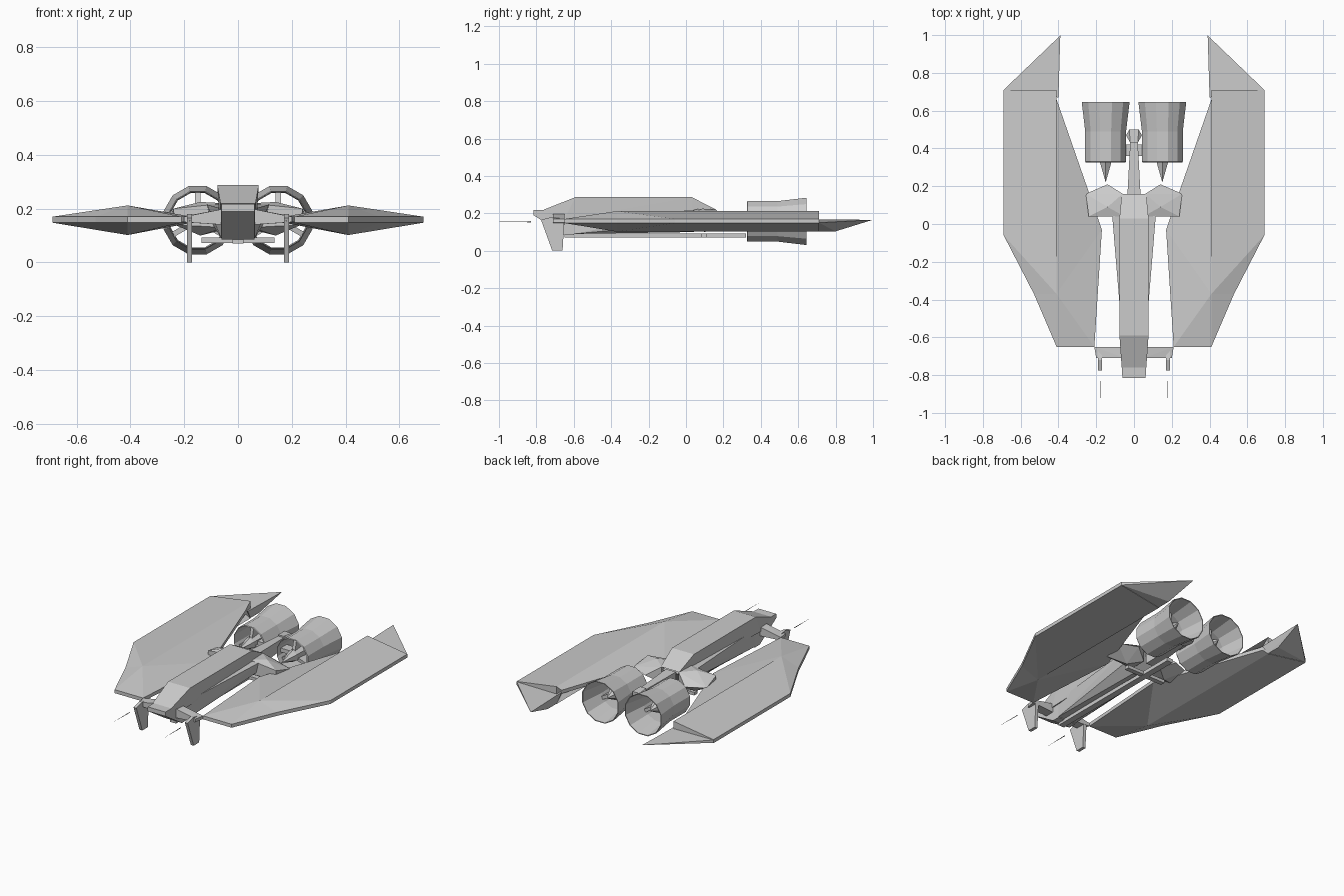
import bpy, bmesh, math

if "Cube" in bpy.data.objects:
    bpy.data.objects.remove(bpy.data.objects["Cube"])


def finish(name, bm, mirror=False):
    bmesh.ops.recalc_face_normals(bm, faces=bm.faces)
    me = bpy.data.meshes.new(name)
    bm.to_mesh(me)
    bm.free()
    ob = bpy.data.objects.new(name, me)
    bpy.context.collection.objects.link(ob)
    if mirror:
        m = ob.modifiers.new("Mirror", 'MIRROR')
        m.use_mirror_merge = False
    return ob


def hull(name, pts, mirror=False):
    """Faceted convex part from its corner points."""
    bm = bmesh.new()
    for p in pts:
        bm.verts.new(p)
    res = bmesh.ops.convex_hull(bm, input=bm.verts)
    junk = {g for g in res["geom_interior"] if isinstance(g, bmesh.types.BMVert)}
    bmesh.ops.delete(bm, geom=list(junk), context='VERTS')
    bmesh.ops.dissolve_limit(bm, angle_limit=0.01, verts=bm.verts, edges=bm.edges)
    return finish(name, bm, mirror)


def sym(pts):
    """Points on both sides of the centre line."""
    return [(s * x, y, z) for x, y, z in pts for s in (1, -1)]


def box(name, x, y, z, mirror=False):
    return hull(name, [(a, b, c) for a in x for b in y for c in z], mirror)


def lathe(name, cx, cz, profile, n):
    """Rings of (y, radius) around the engine axis, mirrored to both sides."""
    bm = bmesh.new()
    rings = [[bm.verts.new((cx + r * math.cos((i + .5) * math.tau / n), y,
                            cz + r * math.sin((i + .5) * math.tau / n)))
              for i in range(n)] for y, r in profile]
    for a, b in zip(rings, rings[1:]):
        for i in range(n):
            j = (i + 1) % n
            bm.faces.new((a[i], a[j], b[j], b[i]))
    bmesh.ops.remove_doubles(bm, verts=bm.verts, dist=0.0005)
    return finish(name, bm, True)


# Wing: thin rim with a raised ridge above and below
rim = [(.21, -.65), (.41, -.65), (.53, -.37), (.69, -.06), (.69, .71), (.41, .66), (.17, -.03)]
ridge = [(.41, -.37), (.41, .71)]
bm = bmesh.new()
rings = []
for zr, zc in ((.17, .212), (.148, .102)):
    r = [bm.verts.new((x, y, zr)) for x, y in rim]
    c = [bm.verts.new((x, y, zc)) for x, y in ridge]
    for f in ((r[0], r[1], c[0]), (r[1], r[2], c[0]), (r[2], r[3], c[0]),
              (r[3], r[4], c[1], c[0]), (r[5], r[6], c[0], c[1]), (r[6], r[0], c[0])):
        bm.faces.new(f)
    rings.append(r[:5] + [c[1]] + r[5:])
top, bot = rings
for i in range(8):
    j = (i + 1) % 8
    bm.faces.new((top[i], top[j], bot[j], bot[i]))
finish("wing", bm, True)

# Tail points behind the wings
hull("wing_tail", [(.69, .71, .168), (.69, .71, .15), (.40, .67, .165), (.41, .71, .104),
                   (.41, .80, .104), (.405, .92, .165), (.39, .998, .165)], True)

# Fuselage: upper slab, nose, and widening lower wedge
hull("upper_body", sym([(.077, -.59, .287), (.077, .03, .287), (.065, -.76, .22), (.065, .16, .22),
                        (.07, -.65, .17), (.07, .03, .19)]))
hull("nose", sym([(.062, -.815, .217), (.062, -.815, .19), (.062, -.76, .19), (.065, -.60, .22),
                  (.062, -.60, .085), (.062, -.65, .085)]))
hull("lower_body", sym([(.062, -.60, .20), (.062, -.60, .09), (.115, .04, .215), (.10, .04, .15),
                        (.04, .04, .10), (.06, .15, .20)]))

# Belly boom with cross bar
box("belly_boom", (-.02, .02), (-.65, .32), (.07, .093))
box("belly_bar", (-.135, .135), (.08, .11), (.072, .092))

# Shoulder blocks ahead of the engines
hull("shoulder", [(.05, .04, .22), (.24, .04, .20), (.255, .16, .17), (.06, .16, .22),
                  (.14, .21, .165), (.05, .04, .13), (.235, .04, .14), (.06, .16, .12),
                  (.14, .09, .225), (.14, .10, .10)], True)

# Rear spine and its end knob
hull("rear_spine", sym([(.035, .15, .21), (.035, .15, .12), (.018, .47, .20), (.018, .47, .14)]))
hull("spine_knob", sym([(.02, .43, .21), (.042, .47, .19), (.025, .50, .205), (.025, .50, .135),
                        (.04, .47, .14), (.02, .43, .13)]))
box("engine_crossbar", (-.15, .15), (.36, .42), (.145, .17))

# Engines: open shell with flared nozzle, spiked core and thin vanes
lathe("engine_shell", .15, .157, [(.325, .108), (.33, .112), (.49, .112), (.645, .131),
                                  (.645, .126), (.49, .104), (.325, .108)], 12)
lathe("engine_core", .15, .157, [(.22, .0001), (.33, .036), (.48, .05), (.58, .0001)], 6)
for k in range(3):
    a = math.radians(90 + 120 * k)
    ca, sa = math.cos(a), math.sin(a)
    hull("engine_vane", [(.15 + r * ca - t * sa, y, .157 + r * sa + t * ca)
                         for r, y in ((.02, .34), (.02, .50), (.106, .36), (.106, .50))
                         for t in (-.01, .01)], True)

# Front strut, landing fins and needle guns
hull("front_strut", [(.05, -.71, .20), (.05, -.65, .20), (.05, -.71, .14), (.05, -.65, .14),
                     (.20, -.71, .17), (.21, -.65, .17), (.20, -.71, .15), (.21, -.65, .15)], True)
hull("front_fin", [(x, y, z) for x in (.17, .19) for y, z in
                   ((-.775, .165), (-.75, .12), (-.715, 0), (-.66, 0), (-.65, .17), (-.72, .18))], True)
hull("needle_gun", [(.176, -.83, .155), (.180, -.83, .158), (.180, -.83, .152), (.181, -.998, .155)], True)
